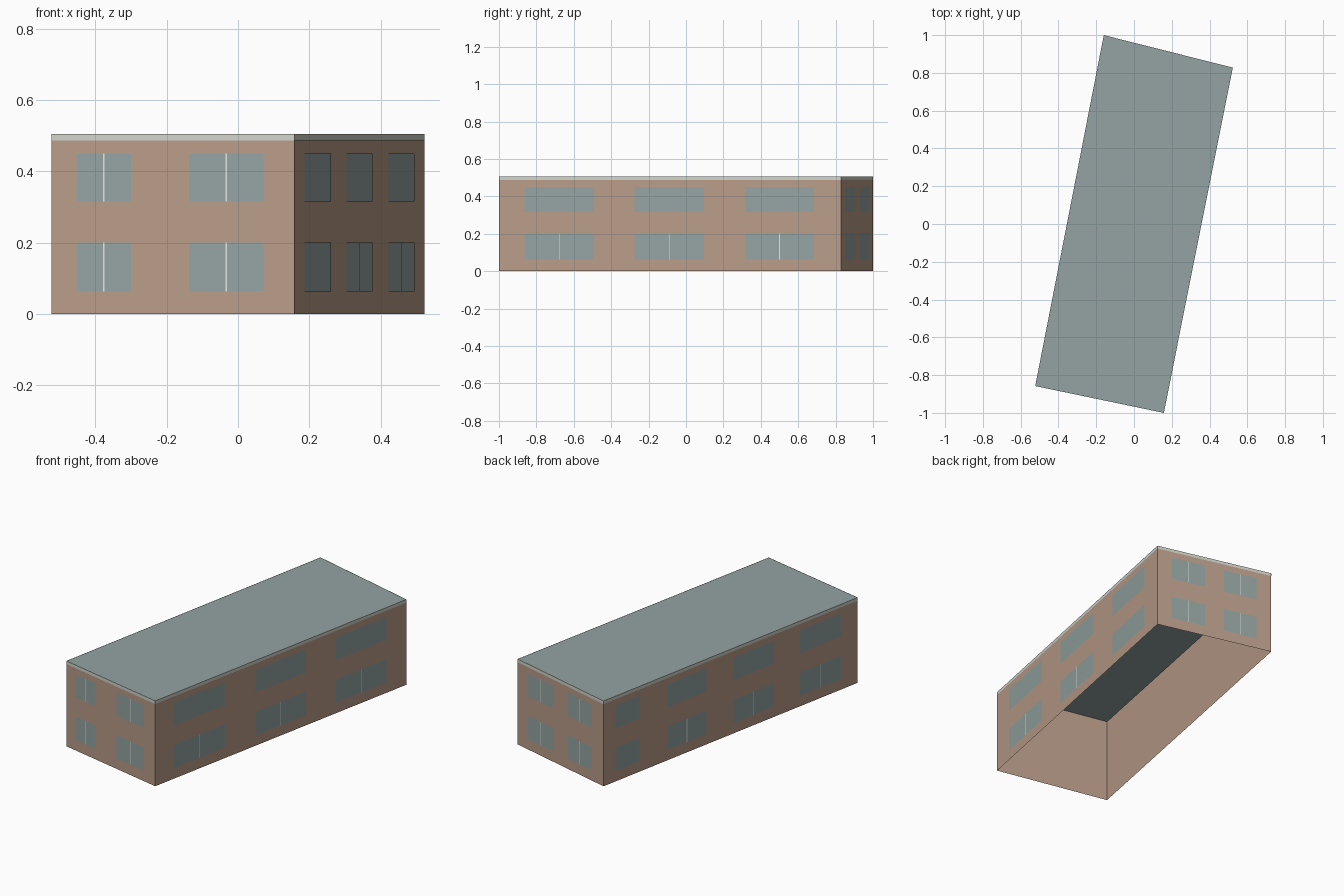
import bpy
import bmesh
from mathutils import Vector

cube = bpy.data.objects.get("Cube")
if cube:
    bpy.data.objects.remove(cube, do_unlink=True)


def material(name, srgb):
    """Flat colour from 0-255 sRGB values, stored as linear."""
    rgb = [((c / 255 + 0.055) / 1.055) ** 2.4 for c in srgb]
    mat = bpy.data.materials.new(name)
    mat.use_nodes = True
    mat.diffuse_color = (*rgb, 1)
    mat.node_tree.nodes["Principled BSDF"].inputs["Base Color"].default_value = (*rgb, 1)
    return mat


TAN = material("tan_wall", (186, 157, 138))
SLATE = material("grey_green", (148, 164, 162))
TRIM = material("pale_trim", (209, 213, 203))
WHITE = material("white_bar", (228, 230, 226))

HEIGHT = 0.505
BAND = 0.487
CORNERS = [Vector(c) for c in ((-0.523, -0.858), (0.158, -1.0), (0.523, 0.828), (-0.16, 1.0))]
ROWS = {"lower": (0.062, 0.2), "upper": (0.315, 0.45)}

# Each wall: window spans as fractions of its length, and which windows have a bar per row
WALLS = {
    "front": ([(0.102, 0.328), (0.567, 0.873)], {"lower": (0, 1), "upper": (0, 1)}),
    "right": ([(0.075, 0.278), (0.397, 0.6), (0.72, 0.921)], {"lower": (0, 1, 2), "upper": ()}),
    "back": ([(0.12, 0.416), (0.583, 0.869)], {"lower": (0, 1), "upper": (0, 1)}),
    "left": ([(0.047, 0.141), (0.251, 0.404), (0.51, 0.67), (0.773, 0.937)],
             {"lower": (1, 2, 3), "upper": ()}),
}


def finish(name, bm, mats):
    mesh = bpy.data.meshes.new(name)
    bm.to_mesh(mesh)
    bm.free()
    for mat in mats:
        mesh.materials.append(mat)
    obj = bpy.data.objects.new(name, mesh)
    bpy.context.collection.objects.link(obj)
    return obj


def wall_panels(name, start, end, rects, mat, offset):
    """Thin flat panels lying just off a wall; rects are (from, to, z0, z1)."""
    along = end - start
    out = Vector((along.y, -along.x)).normalized() * offset
    bm = bmesh.new()
    for a, b, z0, z1 in rects:
        p, q = start + along * a + out, start + along * b + out
        bm.faces.new([bm.verts.new((*c, z)) for c, z in ((p, z0), (q, z0), (q, z1), (p, z1))])
    finish(name, bm, [mat])


# Building shell: four walls and a flat roof, open underneath
bm = bmesh.new()
base = bm.faces.new([bm.verts.new((*c, 0)) for c in CORNERS])
top = bmesh.ops.extrude_face_region(bm, geom=[base], use_keep_orig=True)["geom"]
bmesh.ops.translate(bm, verts=[v for v in top if isinstance(v, bmesh.types.BMVert)],
                    vec=(0, 0, HEIGHT))
bmesh.ops.recalc_face_normals(bm, faces=bm.faces)
floor = [f for f in bm.faces if f.calc_center_median().z < 0.01]
bmesh.ops.delete(bm, geom=floor, context="FACES_ONLY")
for f in bm.faces:
    f.material_index = 1 if f.calc_center_median().z > BAND else 0
    if f.normal.dot(f.calc_center_median() - Vector((0, 0, HEIGHT / 2))) < 0:
        f.normal_flip()
finish("building_shell", bm, [TAN, SLATE])

# Roof band, windows and window bars on every wall
for i, (side, (spans, bars)) in enumerate(WALLS.items()):
    start, end = CORNERS[i], CORNERS[(i + 1) % 4]
    wall_panels(side + "_roof_band", start, end, [(0, 1, BAND, HEIGHT)], TRIM, 0.001)
    panes = [(a, b, *z) for z in ROWS.values() for a, b in spans]
    wall_panels(side + "_windows", start, end, panes, SLATE, 0.001)
    half = 0.002 / (end - start).length
    strips = []
    for row, picks in bars.items():
        for k in picks:
            mid = sum(spans[k]) / 2
            strips.append((mid - half, mid + half, *ROWS[row]))
    wall_panels(side + "_window_bars", start, end, strips, WHITE, 0.002)
